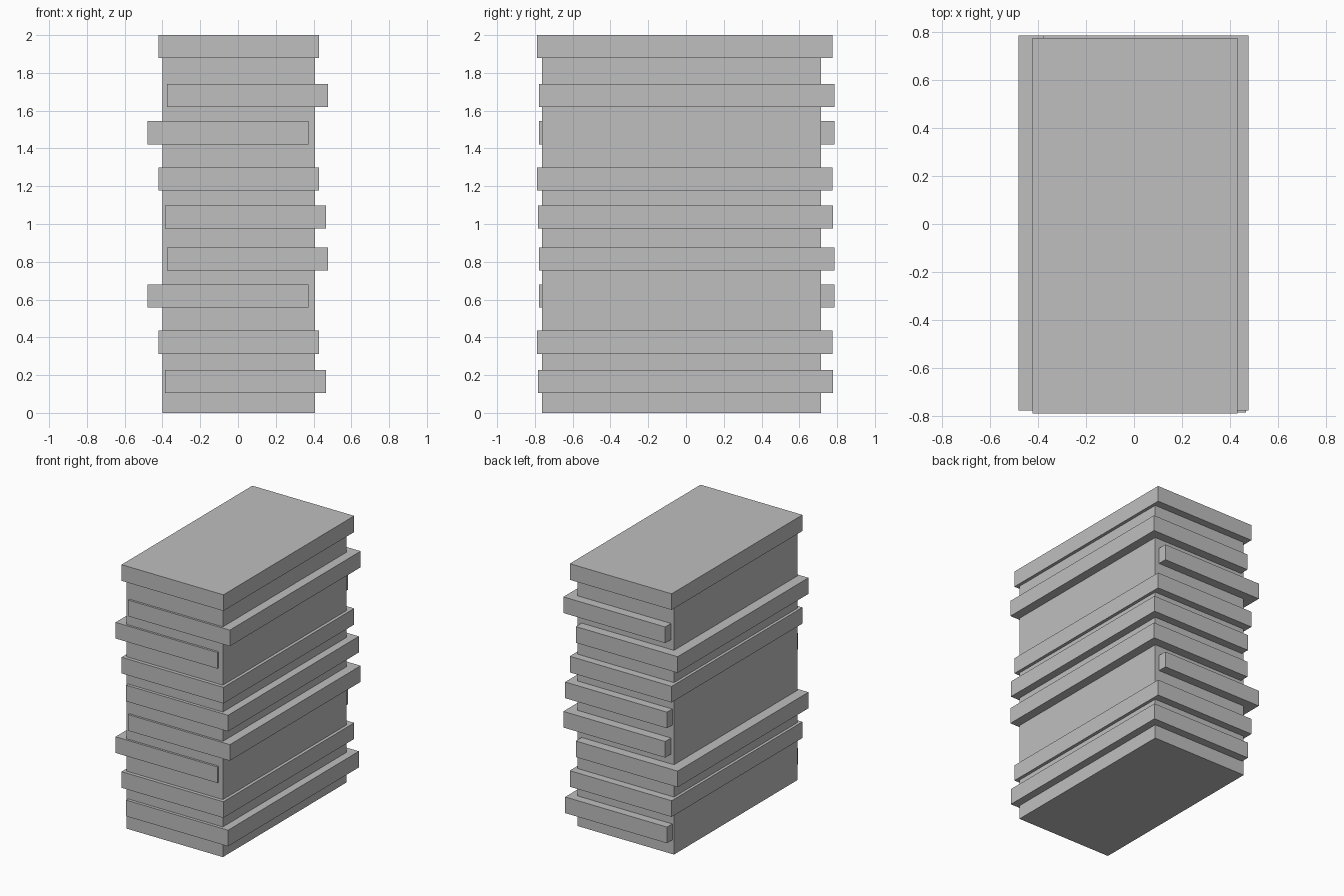
import bpy

cube = bpy.data.objects.get("Cube")
if cube:
    bpy.data.objects.remove(cube, do_unlink=True)

# Single concrete grey
GREY = (0.52, 0.52, 0.52, 1.0)
concrete = bpy.data.materials.new("concrete_grey")
concrete.use_nodes = True
concrete.diffuse_color = GREY
concrete.node_tree.nodes["Principled BSDF"].inputs["Base Color"].default_value = GREY


def box(name, center, size):
    bpy.ops.mesh.primitive_cube_add(size=1, location=center)
    obj = bpy.context.object
    obj.name = name
    obj.scale = size
    bpy.ops.object.transform_apply(location=False, rotation=False, scale=True)
    obj.data.materials.append(concrete)
    return obj


# Tower core, from the ground up to the roof slab
box("tower_core", (0.003, -0.023, 0.945), (0.807, 1.477, 1.89))

# Balcony slabs share one size; each is shifted sideways by its kind
SLAB = (0.852, 1.563, 0.122)
SHIFT = {
    "centred": (0.004, -0.007),
    "left": (0.04, -0.003),
    "far_left": (0.05, 0.004),
    "far_right": (-0.054, 0.004),
}
FLOORS = [
    ("left", 0.167), ("centred", 0.374), ("far_right", 0.618),
    ("far_left", 0.814), ("left", 1.036), ("centred", 1.239),
    ("far_right", 1.483), ("far_left", 1.68), ("centred", 1.939),
]
for number, (kind, z) in enumerate(FLOORS, 1):
    name = "roof_slab" if number == len(FLOORS) else f"floor_slab_{number}"
    box(name, (*SHIFT[kind], z), SLAB)
